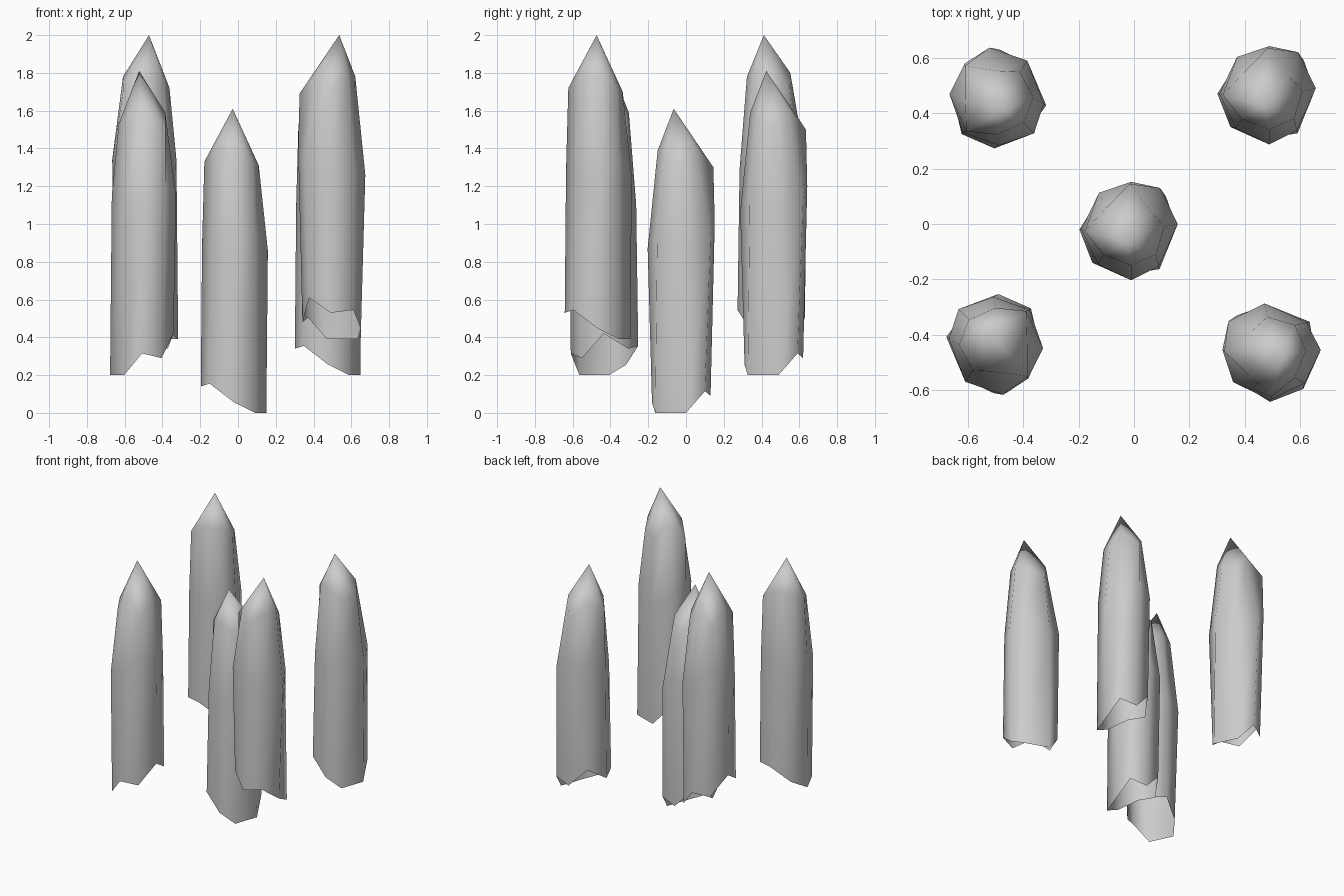
import bpy, math

if "Cube" in bpy.data.objects:
    bpy.data.objects.remove(bpy.data.objects["Cube"])

# One crystal: rings run counter-clockwise from east (E, NE, N, NW, W, SW, S, SE)
BOTTOM = [(.150, .00, .00), (.115, .10, .115), (.00, .13, .09), (-.125, .095, .22),
          (-.197, -.02, .14), (-.15, -.14, .155), (-.02, -.18, .055), (.092, -.163, .00)]
MIDDLE = [(.158, .00, .86), (.094, .13, .92), (-.01, .152, 1.00), (-.126, .113, .95),
          (-.19, -.02, .90), (-.13, -.145, .90), (-.01, -.203, .87), (.09, -.152, .95)]
SHOULDER = [(.11, -.01, 1.31), (.06, .045, 1.41), (-.015, .145, 1.30), (-.10, .058, 1.39),
            (-.178, -.025, 1.33), (-.11, -.11, 1.39), (-.01, -.15, 1.39), (.08, -.11, 1.33)]
TIP = (-.028, -.065, 1.61)


def crystal_mesh():
    verts = BOTTOM + MIDDLE + SHOULDER + [TIP]
    faces = []
    for i in range(8):
        j = (i + 1) % 8
        for r in (0, 8):
            faces.append((r + i, r + j, r + 8 + j, r + 8 + i))
        faces.append((16 + i, 16 + j, 24))
    mesh = bpy.data.meshes.new("crystal")
    mesh.from_pydata(verts, [], faces)
    for p in mesh.polygons:
        p.use_smooth = True
    return mesh


# Five turned and raised copies, open at the broken base
mesh = crystal_mesh()
for name, loc, turn in [
    ("crystal_centre", (0, 0, 0), 0),
    ("crystal_back_right", (.498, .49, .20), 0),
    ("crystal_back_left", (-.497, .478, .39), 45),
    ("crystal_front_right", (.471, -.445, .39), 90),
    ("crystal_front_left", (-.497, -.458, .20), 225),
]:
    ob = bpy.data.objects.new(name, mesh)
    ob.location = loc
    ob.rotation_euler.z = math.radians(turn)
    bpy.context.collection.objects.link(ob)
